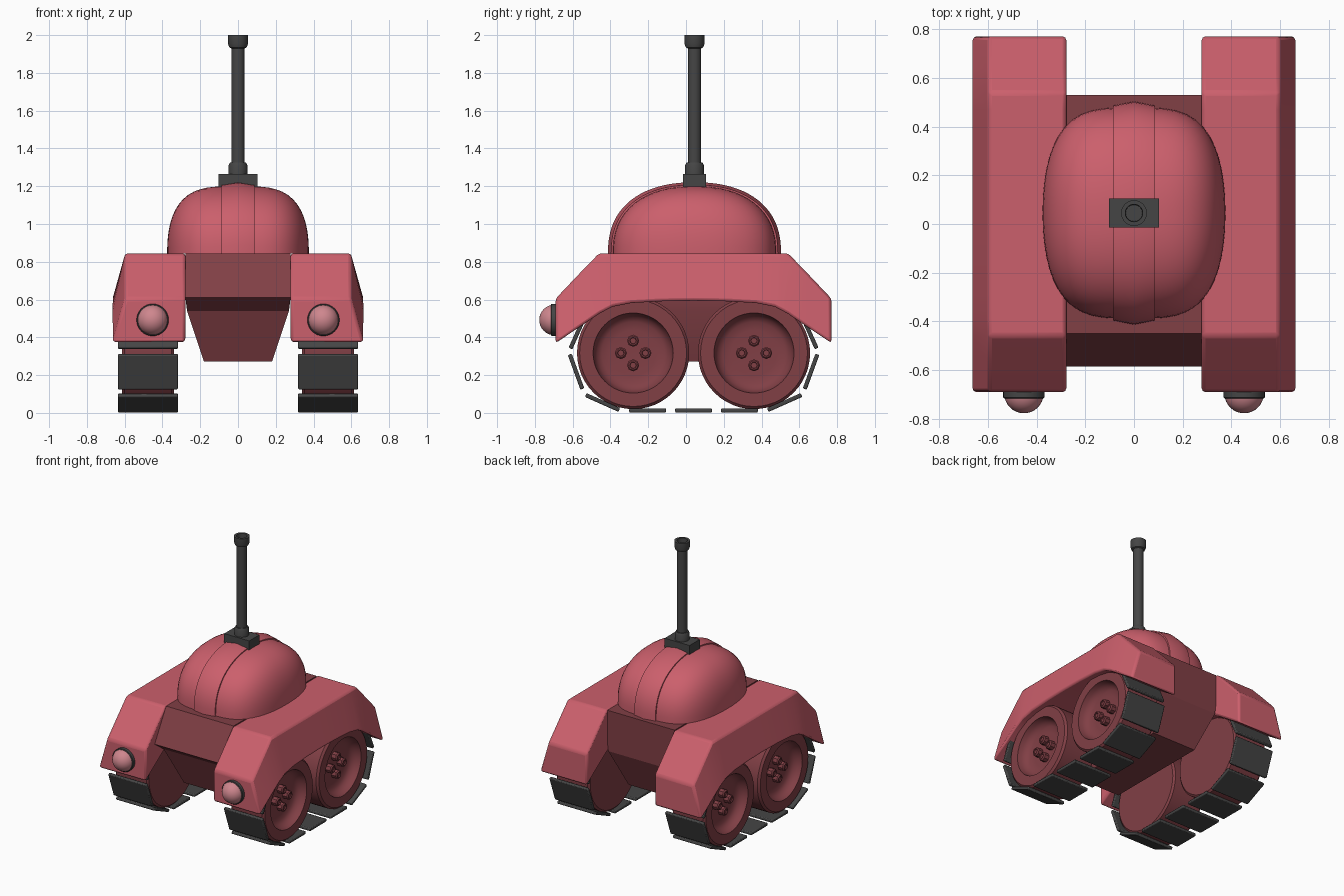
import bpy, bmesh, math
from mathutils import Vector, Matrix

if "Cube" in bpy.data.objects:
    bpy.data.objects.remove(bpy.data.objects["Cube"])


def material(name, rgb):
    m = bpy.data.materials.new(name)
    m.diffuse_color = (*rgb, 1)
    m.use_nodes = True
    m.node_tree.nodes["Principled BSDF"].inputs["Base Color"].default_value = m.diffuse_color
    return m


RED = material("red_paint", (0.60, 0.115, 0.15))
DARK_RED = material("dark_red", (0.22, 0.05, 0.06))
DARK = material("dark_metal", (0.06, 0.06, 0.06))
LAMP = material("lamp", (0.62, 0.24, 0.27))


def finish(bm, name, mat, mirror=False, bevel=0, angle=35):
    bmesh.ops.recalc_face_normals(bm, faces=bm.faces)
    me = bpy.data.meshes.new(name)
    bm.to_mesh(me)
    bm.free()
    ob = bpy.data.objects.new(name, me)
    bpy.context.collection.objects.link(ob)
    me.materials.append(mat)
    if bevel:
        b = ob.modifiers.new("bevel", 'BEVEL')
        b.width, b.segments, b.limit_method = bevel, 2, 'ANGLE'
        b.angle_limit = math.radians(28)
    if mirror:
        m = ob.modifiers.new("mirror", 'MIRROR')
        m.use_mirror_merge = False
    bpy.ops.object.select_all(action='DESELECT')
    bpy.context.view_layer.objects.active = ob
    ob.select_set(True)
    bpy.ops.object.shade_smooth_by_angle(angle=math.radians(angle))
    return ob


def loft(bm, rings):
    """Join closed rings of points with quads and cap both ends."""
    vs = [[bm.verts.new(p) for p in ring] for ring in rings]
    n = len(vs[0])
    for a, b in zip(vs, vs[1:]):
        for i in range(n):
            j = (i + 1) % n
            bm.faces.new((a[i], a[j], b[j], b[i]))
    bm.faces.new(vs[0])
    bm.faces.new(vs[-1][::-1])


def lathe(bm, profile, origin, axis, n=32):
    """Revolve (radius, height) points around an axis through origin."""
    rot = Vector((0, 0, 1)).rotation_difference(Vector(axis)).to_matrix()
    o = Vector(origin)
    loft(bm, [[o + rot @ Vector((r * math.cos(2 * math.pi * i / n),
                                 r * math.sin(2 * math.pi * i / n), h))
               for i in range(n)] for r, h in profile])


def box(bm, center, size, rot_x=0):
    mat = (Matrix.Translation(center) @ Matrix.Rotation(rot_x, 4, 'X')
           @ Matrix.Diagonal((*size, 1)))
    bmesh.ops.create_cube(bm, size=1, matrix=mat)


CY = 0.04  # the running gear is symmetric about this y

# fenders: flared outer side, arched lower edge
half = [(0.73, 0.605, 0.37), (0.60, 0.742, 0.457), (0.50, 0.845, 0.525),
        (0.43, 0.845, 0.562), (0.33, 0.845, 0.582), (0.17, 0.845, 0.591)]
stations = ([(-y, t, b) for y, t, b in half] + [(0, 0.845, 0.594)] + half[::-1])
bm = bmesh.new()
loft(bm, [[(0.278, CY + y, t), (0.597, CY + y, t), (0.667, CY + y, b), (0.278, CY + y, b)]
          for y, t, b in stations])
finish(bm, "fender", RED, mirror=True, bevel=0.015, angle=40)

# hull: box with sloped nose above a tapering belly
bm = bmesh.new()
loft(bm, [[(sx * w, y, z) for sx, y in ((-1, y0), (1, y0), (1, y1), (-1, y1))]
          for w, y0, y1, z in ((0.18, -0.38, 0.42, 0.272), (0.27, -0.49, 0.53, 0.54),
                               (0.278, -0.585, 0.53, 0.61), (0.278, -0.45, 0.53, 0.843))])
finish(bm, "hull", DARK_RED, angle=20)

# wheels with dished hubs and four bolts each
for name, wy in (("front", CY - 0.32), ("rear", CY + 0.32)):
    bm = bmesh.new()
    lathe(bm, [(0.283, 0.34), (0.297, 0.352), (0.297, 0.60), (0.283, 0.615),
               (0.212, 0.615), (0.205, 0.585), (0.19, 0.56), (0.165, 0.545),
               (0.12, 0.54)], (0, wy, 0.317), (1, 0, 0), 48)
    finish(bm, name + "_wheel", DARK_RED, mirror=True)
    bm = bmesh.new()
    for k in range(4):
        a = k * math.pi / 2
        lathe(bm, [(0.032, 0.53), (0.032, 0.575), (0.025, 0.583), (0.018, 0.583), (0.016, 0.575)],
              (0, wy + 0.065 * math.cos(a), 0.317 + 0.065 * math.sin(a)), (1, 0, 0), 8)
    finish(bm, name + "_wheel_bolts", DARK_RED, mirror=True)

# track links: flat run plus three curling up at each end
bm = bmesh.new()
for dy in (-0.243, 0, 0.243):
    box(bm, (0.477, CY + dy, 0.013), (0.318, 0.195, 0.022))
for s in (-1, 1):
    for dy, z, deg in ((0.482, 0.055, 24), (0.622, 0.218, 70), (0.612, 0.43, 114)):
        box(bm, (0.477, CY + s * dy, z), (0.318, 0.195, 0.022), s * math.radians(deg))
finish(bm, "track_links", DARK, mirror=True, bevel=0.006)

# headlights
bm = bmesh.new()
lathe(bm, [(0.085, 0.66), (0.085, 0.712), (0.08, 0.716)], (0.452, 0, 0.492), (0, -1, 0))
finish(bm, "headlight_base", DARK, mirror=True)
bm = bmesh.new()
bmesh.ops.create_uvsphere(bm, u_segments=32, v_segments=16, radius=0.081,
                          matrix=Matrix.Translation((0.452, -0.696, 0.492)))
finish(bm, "headlight_lamp", LAMP, mirror=True, angle=60)

# turret: squared-off dome
TY, TZ = 0.045, 0.843


def dome_point(d):
    """Where a ray from the turret centre meets the rounded dome."""
    lo, hi = 0.0, 2.0
    for _ in range(30):
        t = (lo + hi) / 2
        f = (abs(t * d.x / 0.375) ** 3.6 + abs(t * d.y / 0.433) ** 2.25
             + abs(t * d.z / 0.357) ** 2.4)
        lo, hi = (t, hi) if f < 1 else (lo, t)
    return d * lo + Vector((0, TY, TZ))


bm = bmesh.new()
N = 64
rings = []
for k in range(19):
    el = math.pi / 2 * k / 18.2
    rings.append([dome_point(Vector((math.cos(el) * math.cos(2 * math.pi * i / N),
                                     math.cos(el) * math.sin(2 * math.pi * i / N),
                                     math.sin(el)))) for i in range(N)])
loft(bm, rings)
finish(bm, "turret_dome", RED, angle=50)

# raised ridge band running front to back over the turret
bm = bmesh.new()
rings = []
for k in range(41):
    a = math.pi * k / 40
    c, s = math.cos(a), math.sin(a)
    cy = math.copysign(abs(c) ** (2 / 2.25), c)
    sz = max(s, 0) ** (2 / 2.4)
    rings.append([(x, TY + cy * b, TZ + sz * h) for x, b, h in
                  ((-0.087, 0.41, 0.33), (-0.087, 0.441, 0.364), (0, 0.458, 0.378),
                   (0.087, 0.441, 0.364), (0.087, 0.41, 0.33))])
loft(bm, rings)
finish(bm, "turret_band", RED, angle=40)

# gun mount and upright barrel with hollow muzzle
bm = bmesh.new()
box(bm, (0, 0.045, 1.225), (0.206, 0.12, 0.08))
finish(bm, "gun_mount", DARK)
bm = bmesh.new()
lathe(bm, [(0.05, 1.25), (0.05, 1.31), (0.042, 1.325), (0.035, 1.325), (0.035, 1.93),
           (0.046, 1.935), (0.053, 1.955), (0.053, 2.0), (0.036, 2.0), (0.034, 1.95)],
      (0, 0.045, 0), (0, 0, 1))
finish(bm, "gun_barrel", DARK)
